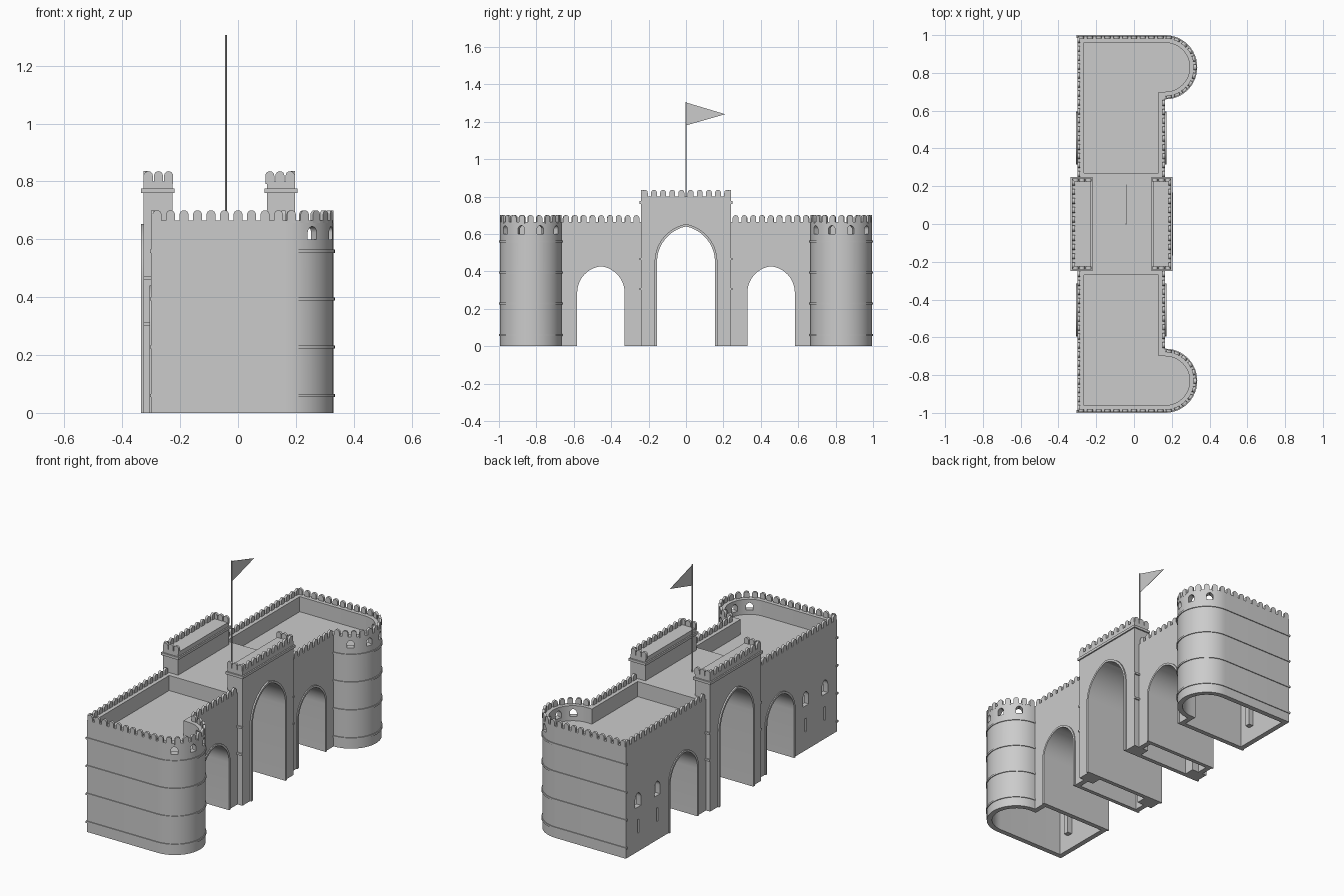
import bpy, bmesh
from math import sin, cos, pi, radians, atan2
from mathutils import Matrix, Vector

cube = bpy.data.objects.get("Cube")
if cube:
    bpy.data.objects.remove(cube)

stone = bpy.data.materials.new("grey_stone")
stone.use_nodes = True
stone.diffuse_color = (0.6, 0.6, 0.6, 1)
stone.node_tree.nodes["Principled BSDF"].inputs["Base Color"].default_value = (0.6, 0.6, 0.6, 1)

BACK, FRONT, TOWER_Y, R, END = -0.30, 0.165, 0.83, 0.165, 0.995
WALL_TOP, ROOF, GATE_TOP = 0.665, 0.575, 0.80


def add_prism(bm, pts, axis, lo, hi, matrix=Matrix()):
    """Extrude a 2D outline along an axis: z uses (x, y), x uses (y, z)."""
    def place(p, h):
        return matrix @ Vector((p[0], p[1], h) if axis == "z" else (h, p[0], p[1]))
    a = [bm.verts.new(place(p, lo)) for p in pts]
    b = [bm.verts.new(place(p, hi)) for p in pts]
    bm.faces.new(a)
    bm.faces.new(b)
    for i in range(len(pts)):
        j = (i + 1) % len(pts)
        bm.faces.new((a[i], a[j], b[j], b[i]))


def finish(name, bm):
    bmesh.ops.recalc_face_normals(bm, faces=bm.faces)
    mesh = bpy.data.meshes.new(name)
    bm.to_mesh(mesh)
    bm.free()
    mesh.materials.append(stone)
    ob = bpy.data.objects.new(name, mesh)
    bpy.context.collection.objects.link(ob)
    return ob


def prism(name, pts, axis, lo, hi, matrix=Matrix()):
    bm = bmesh.new()
    add_prism(bm, pts, axis, lo, hi, matrix)
    return finish(name, bm)


def rect(a0, a1, b0, b1):
    return [(a0, b0), (a1, b0), (a1, b1), (a0, b1)]


def cut(target, cutters):
    for c in cutters:
        c.hide_render = True
        mod = target.modifiers.new("cut", "BOOLEAN")
        mod.operation, mod.solver, mod.object = "DIFFERENCE", "EXACT", c
    graph = bpy.context.evaluated_depsgraph_get()
    mesh = bpy.data.meshes.new_from_object(target.evaluated_get(graph))
    target.modifiers.clear()
    target.data = mesh
    for c in cutters:
        bpy.data.objects.remove(c)


def smooth(ob):
    bpy.ops.object.select_all(action="DESELECT")
    ob.select_set(True)
    bpy.context.view_layer.objects.active = ob
    bpy.ops.object.shade_smooth_by_angle(angle=radians(30))


def tower_arc(r, n=24):
    return [(FRONT + r * cos(t), TOWER_Y + r * sin(t))
            for t in (-pi / 2 + pi * i / n for i in range(n + 1))]


def half_plan(inset, y0):
    """Plan of one wing, from y0 out to the rounded tower."""
    i = inset
    pts = [(BACK + i, y0), (FRONT - i, y0)]
    if i:
        pts.append((FRONT - i, TOWER_Y - R + i))
    return pts + tower_arc(R - i) + [(BACK + i, END - i)]


def flip(pts, s):
    return [(x, s * y) for x, y in pts]


def arch(mid, hw, base, spring, rise, n=10):
    """Pointed arch outline, running from right foot over the apex to left foot."""
    rad = (hw * hw + rise * rise) / (2 * hw)
    end = atan2(rise, rad - hw) if rad > hw else pi / 2
    side = [(hw, base)] + [(hw - rad + rad * cos(end * i / n), spring + rad * sin(end * i / n))
                           for i in range(n + 1)]
    return [(mid + u, z) for u, z in side] + [(mid - u, z) for u, z in side[-2::-1]]


def arch_trim(name, mid, hw, spring, rise, x0, x1):
    outer = arch(mid, hw + 0.013, 0, spring, rise + 0.013)
    inner = arch(mid, hw, 0, spring, rise)
    smooth(prism(name, outer + inner[::-1], "x", x0, x1))


CENTRE = (0, 0.155, 0.45, 0.19)
SIDE = (0.455, 0.127, 0.285, 0.142)


def tunnel(mid, hw, spring, rise):
    return prism("tunnel_cutter", arch(mid, hw, -0.1, spring, rise), "x", -0.6, 0.6)


# Main body: both wings in one plan
plan = half_plan(0, 0)[1:]
body = prism("main_walls", plan[1:] + flip(plan[1:], -1)[::-1], "z", 0, WALL_TOP)

cutters = [tunnel(*CENTRE)]
for s in (1, -1):
    cutters.append(tunnel(s * SIDE[0], *SIDE[1:]))
    # sunken roof, hollow tower and hollow pier
    cutters.append(prism("roof_cutter", flip(half_plan(0.035, 0.27), s), "z", ROOF, 1))
    cutters.append(prism("hollow_cutter", flip(half_plan(0.03, 0.61), s), "z", -0.1, 0.545))
    cutters.append(prism("pier_cutter", flip(rect(-0.27, 0.135, 0.18, 0.305), s), "z", -0.1, 0.4))
    # parapet windows around the round tower
    for deg in (-56, -18, 18, 56):
        m = Matrix.Translation((FRONT, s * TOWER_Y, 0)) @ Matrix.Rotation(radians(deg), 4, "Z")
        cutters.append(prism("window_cutter", arch(0, 0.019, 0.6, 0.623, 0.022, 5), "x", 0.11, 0.2, m))
    # rear windows and arrow slits
    for y in (0.70, 0.88):
        cutters.append(prism("window_cutter", arch(s * y, 0.027, 0.265, 0.315, 0.035, 5),
                             "x", -0.4, -0.25))
        cutters.append(prism("slit_cutter", rect(s * y - 0.007, s * y + 0.007, 0.11, 0.19),
                             "x", -0.4, -0.25))
cut(body, cutters)
smooth(body)

# Blocks behind the arrow slits
for s in (1, -1):
    for y in (0.70, 0.88):
        prism("slit_block", rect(s * y - 0.016, s * y + 0.016, 0.09, 0.21), "x", -0.272, -0.24)

# Centre gatehouses, front and rear
for name, x0, x1 in (("front", 0.10, 0.197), ("rear", -0.327, -0.227)):
    gate = prism(name + "_gatehouse", rect(-0.24, 0.24, 0, GATE_TOP), "x", x0, x1)
    cut(gate, [tunnel(*CENTRE)])
    smooth(gate)
    prism(name + "_gate_cornice", rect(x0 - 0.008, x1 + 0.008, -0.248, 0.248), "z", 0.76, 0.775)
    outer = x1 if name == "front" else x0
    arch_trim(name + "_gate_trim", *CENTRE, outer - 0.009, outer + 0.009)
    wall = FRONT if name == "front" else BACK
    for s in (1, -1):
        arch_trim(name + "_side_arch_trim", s * SIDE[0], *SIDE[1:], wall - 0.006, wall + 0.006)
        for z in (0.3, 0.46):
            prism(name + "_pier_band", rect(x0, x1 + 0.003, s * 0.243 - 0.005, s * 0.243 + 0.005),
                  "z", z, z + 0.012)

# String courses around the towers
path_out = tower_arc(R + 0.005) + [(BACK - 0.005, END + 0.005)]
path_in = tower_arc(R - 0.01) + [(BACK - 0.005, END - 0.01)]
for s in (1, -1):
    for z in (0.055, 0.222, 0.388, 0.553):
        smooth(prism("tower_band", flip(path_out + path_in[::-1], s), "z", z, z + 0.011))


# Battlements: round-topped merlons in rows
def spread(a, b, step=0.0465):
    n = max(1, round(abs(b - a) / step))
    return [a + (b - a) * i / n for i in range(n + 1)]


def merlons(name, spots, base):
    bm = bmesh.new()
    hw = 0.0155
    pts = [(-hw, base - 0.008), (hw, base - 0.008)]
    pts += [(hw * cos(pi * i / 8), base + 0.02 + hw * sin(pi * i / 8)) for i in range(9)]
    for x, y, ang in spots:
        m = Matrix.Translation((x, y, 0)) @ Matrix.Rotation(ang, 4, "Z")
        add_prism(bm, pts, "x", -0.014, 0, m)
    finish(name, bm)


for s in (1, -1):
    merlons("end_battlements", [(x, s * END, s * pi / 2) for x in spread(-0.28, 0.14)], WALL_TOP)
    merlons("tower_battlements",
            [(FRONT + R * cos(t), s * TOWER_Y + R * sin(t), t)
             for t in spread(-pi / 2 + 0.12, pi / 2 - 0.12, 0.0465 / R)], WALL_TOP)
    merlons("front_battlements", [(FRONT, s * y, 0) for y in spread(0.265, 0.64)], WALL_TOP)
    merlons("rear_battlements", [(BACK, s * y, pi) for y in spread(0.265, 0.975)], WALL_TOP)
    merlons("gate_side_battlements", [(x, s * 0.24, s * pi / 2)
            for x in spread(0.11, 0.18, 0.04) + spread(-0.31, -0.24, 0.04)], GATE_TOP)
merlons("front_gate_battlements", [(0.197, y, 0) for y in spread(-0.22, 0.22)], GATE_TOP)
merlons("rear_gate_battlements", [(-0.327, y, pi) for y in spread(-0.22, 0.22)], GATE_TOP)

# Flagpole and pennant
pole = [(-0.042 + 0.0035 * cos(pi * i / 4), 0.0035 * sin(pi * i / 4)) for i in range(8)]
smooth(prism("flagpole", pole, "z", 0.65, 1.306))
prism("pennant", [(0, 1.18), (0.21, 1.24), (0, 1.303)], "x", -0.043, -0.041)
